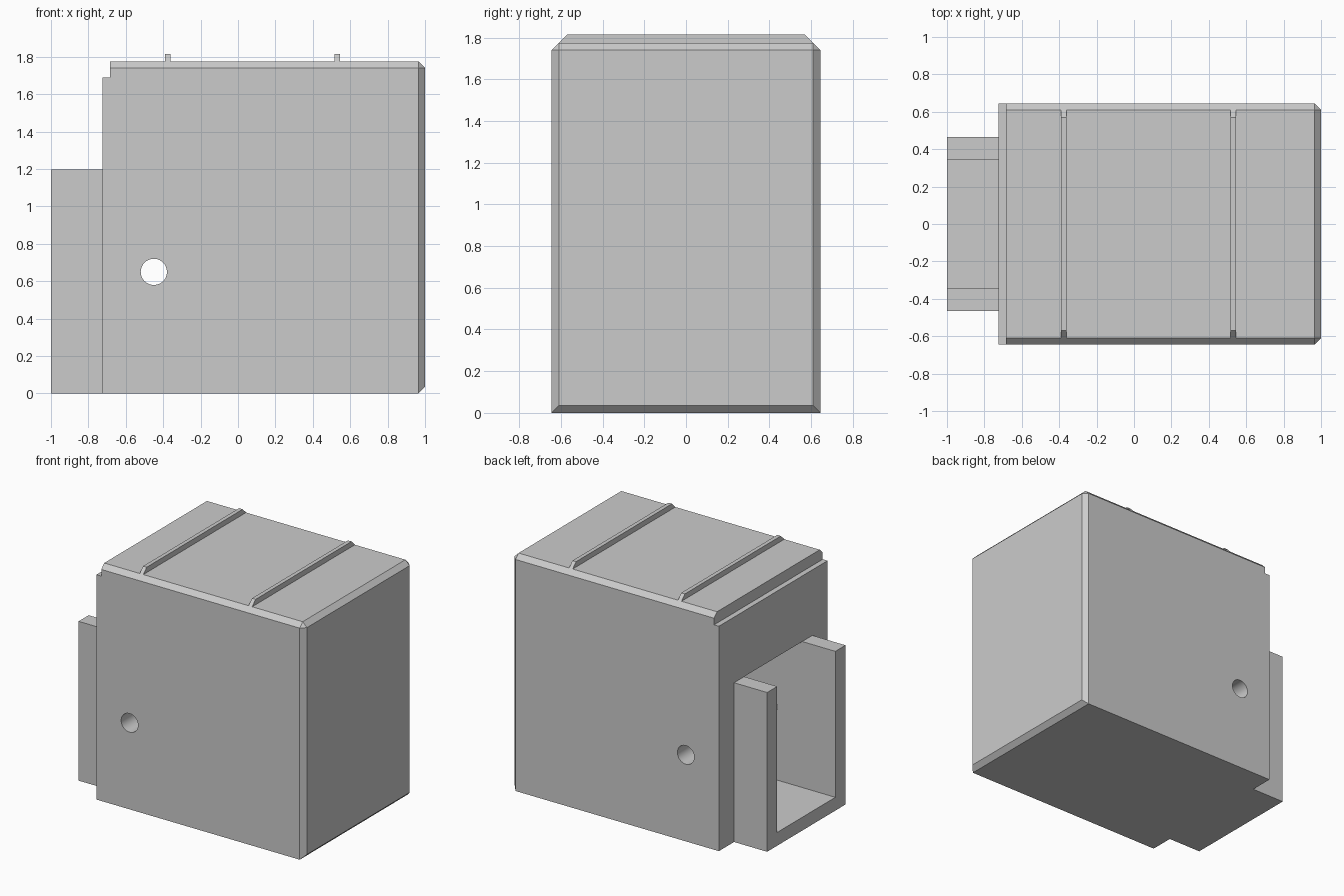
import bpy, bmesh

cube = bpy.data.objects.get("Cube")
if cube:
    bpy.data.objects.remove(cube, do_unlink=True)

grey = bpy.data.materials.new("light grey")
grey.use_nodes = True
colour = (0.6, 0.6, 0.6, 1)
grey.diffuse_color = colour
grey.node_tree.nodes["Principled BSDF"].inputs["Base Color"].default_value = colour

CH = 0.035            # chamfer size
W, H = 0.645, 1.775   # body half width and height


def to_object(name, bm):
    bmesh.ops.recalc_face_normals(bm, faces=bm.faces)
    mesh = bpy.data.meshes.new(name)
    bm.to_mesh(mesh)
    bm.free()
    mesh.materials.append(grey)
    obj = bpy.data.objects.new(name, mesh)
    bpy.context.collection.objects.link(obj)
    return obj


def box_bm(lo, hi):
    bm = bmesh.new()
    bmesh.ops.create_cube(bm, size=1)
    for v in bm.verts:
        v.co = [h if c > 0 else l for c, l, h in zip(v.co, lo, hi)]
    return bm


def prism(name, points, direction):
    """Extrude a closed outline along a vector."""
    bm = bmesh.new()
    face = bm.faces.new([bm.verts.new(p) for p in points])
    out = bmesh.ops.extrude_face_region(bm, geom=[face], use_keep_orig=True)
    verts = [g for g in out["geom"] if isinstance(g, bmesh.types.BMVert)]
    bmesh.ops.translate(bm, verts=verts, vec=direction)
    return to_object(name, bm)


def cut(target, cutter):
    cutter.hide_render = True
    mod = target.modifiers.new("cut", 'BOOLEAN')
    mod.operation = 'DIFFERENCE'
    mod.solver = 'EXACT'
    mod.object = cutter
    bpy.context.view_layer.objects.active = target
    bpy.ops.object.modifier_apply(modifier=mod.name)
    bpy.data.objects.remove(cutter, do_unlink=True)


# Main block, chamfered round its end face and along the two long top edges
bm = box_bm((-0.725, -W, 0), (1, W, H))
edges = []
for e in bm.edges:
    a, b = (v.co for v in e.verts)
    end_face = min(a.x, b.x) > 0.9
    long_top = abs(a.x - b.x) > 1 and a.z > 1
    if end_face or long_top:
        edges.append(e)
bmesh.ops.bevel(bm, geom=edges, offset=CH, offset_type='OFFSET', segments=1,
                profile=0.5, affect='EDGES')
body = to_object("housing_body", bm)

# Step along the top of the open end, and the slot running into the body
cut(body, to_object("step_cutter", box_bm((-0.8, -1, 1.69), (-0.685, 1, 2))))
cut(body, to_object("slot_cutter", box_bm((-0.8, -0.345, 0.1), (0.1, 0.345, 1.197))))

# Round pin hole right through both sides
bm = bmesh.new()
bmesh.ops.create_cone(bm, cap_ends=True, segments=48, radius1=0.07, radius2=0.07, depth=2)
for v in bm.verts:
    x, y, z = v.co
    v.co = (x - 0.45, z, y + 0.65)
cut(body, to_object("pin_hole_cutter", bm))

# Open-topped channel projecting from the slot
half = [(0.465, 0), (0.465, 1.197), (0.345, 1.197), (0.345, 0.1)]
outline = half + [(-y, z) for y, z in reversed(half)]
prism("channel", [(-1, y, z) for y, z in outline], (0.275, 0, 0))

# Thin ribs across the top, their ends carrying on the chamfer slope
for name, x in (("rib_rear", -0.375), ("rib_front", 0.53)):
    rib = [(W - CH, H), (0.57, 1.815), (-0.57, 1.815), (CH - W, H)]
    prism(name, [(x - 0.015, y, z) for y, z in rib], (0.03, 0, 0))

# Smooth only the hole wall, keep every other edge crisp
bpy.ops.object.select_all(action='DESELECT')
body.select_set(True)
bpy.context.view_layer.objects.active = body
bpy.ops.object.shade_smooth_by_angle(angle=0.5)
